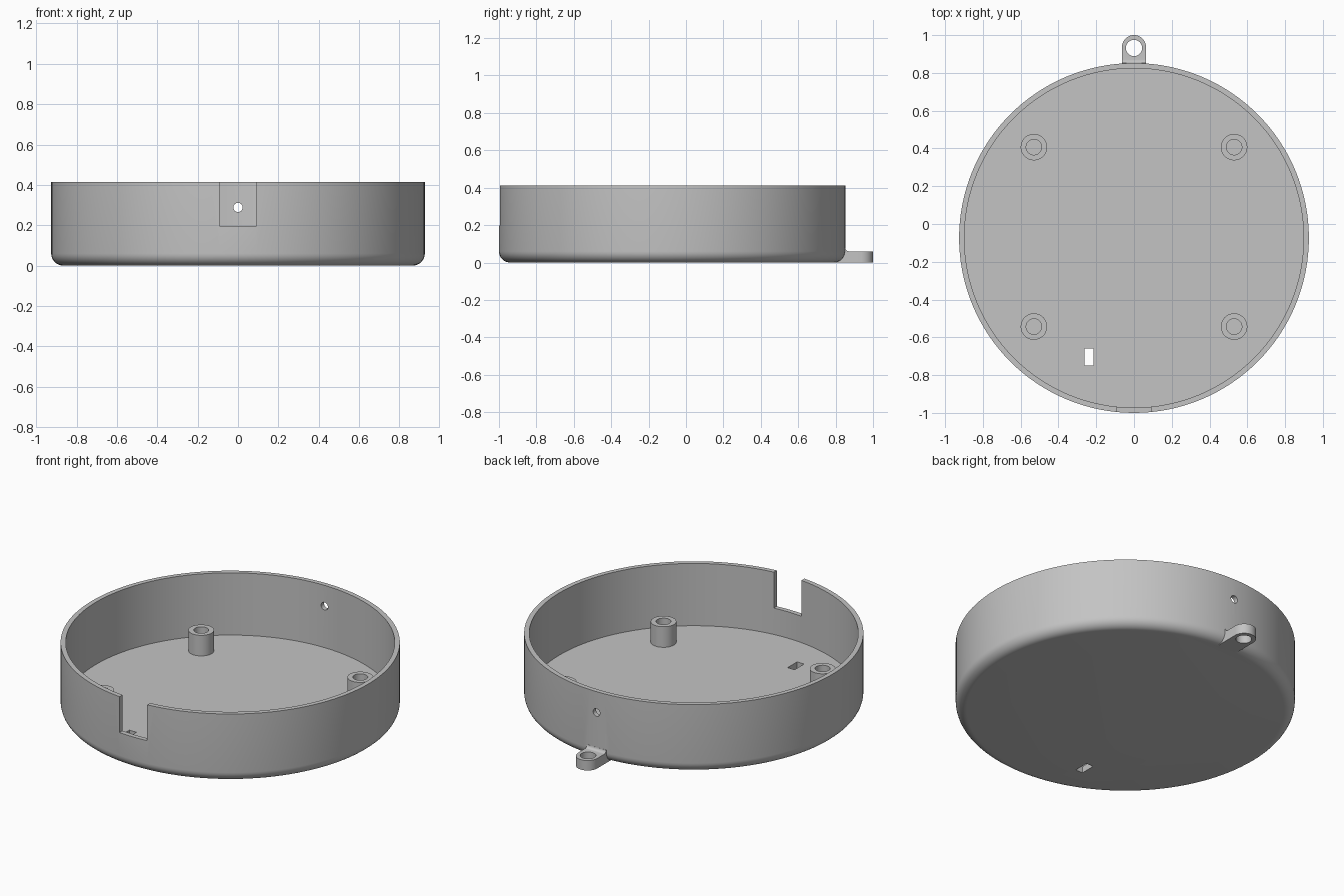
import bpy, bmesh
from math import pi, sin, cos

if "Cube" in bpy.data.objects:
    bpy.data.objects.remove(bpy.data.objects["Cube"])

CENTRE_Y, RADIUS, HEIGHT = -0.074, 0.926, 0.413
WALL, FLOOR = 0.028, 0.038

grey = bpy.data.materials.new("plain_grey")
grey.use_nodes = True
colour = (0.55, 0.55, 0.55, 1)
grey.diffuse_color = colour
grey.node_tree.nodes["Principled BSDF"].inputs["Base Color"].default_value = colour


def cylinder(name, radius, x, y, low, high, sides=48):
    bpy.ops.mesh.primitive_cylinder_add(vertices=sides, radius=radius, depth=high - low,
                                        location=(x, y, (low + high) / 2))
    obj = bpy.context.object
    obj.name = name
    obj.data.materials.append(grey)
    return obj


def prism(name, outline, push):
    """Solid made by pushing a flat outline along a vector."""
    mesh = bpy.data.meshes.new(name)
    bm = bmesh.new()
    face = bm.faces.new([bm.verts.new(p) for p in outline])
    out = bmesh.ops.extrude_face_region(bm, geom=[face])["geom"]
    bmesh.ops.translate(bm, vec=push, verts=[v for v in out if isinstance(v, bmesh.types.BMVert)])
    bmesh.ops.recalc_face_normals(bm, faces=bm.faces)
    bm.to_mesh(mesh)
    bm.free()
    obj = bpy.data.objects.new(name, mesh)
    bpy.context.collection.objects.link(obj)
    mesh.materials.append(grey)
    return obj


def box(name, x0, x1, y0, y1, z0, z1):
    return prism(name, [(x0, y0, z0), (x1, y0, z0), (x1, y1, z0), (x0, y1, z0)], (0, 0, z1 - z0))


def combine(target, tool, operation):
    bpy.context.view_layer.objects.active = target
    mod = target.modifiers.new("combine", "BOOLEAN")
    mod.operation, mod.solver, mod.object = operation, "EXACT", tool
    bpy.ops.object.modifier_apply(modifier=mod.name)
    bpy.data.objects.remove(tool)


def smooth(obj):
    bpy.ops.object.select_all(action="DESELECT")
    obj.select_set(True)
    bpy.context.view_layer.objects.active = obj
    bpy.ops.object.shade_smooth_by_angle(angle=pi / 6)


# Round case with a rounded bottom edge
case = cylinder("round_case", RADIUS, 0, CENTRE_Y, 0, HEIGHT, 128)
bm = bmesh.new()
bm.from_mesh(case.data)
rim = [e for e in bm.edges if all(v.co.z < 0 for v in e.verts)]
bmesh.ops.bevel(bm, geom=rim, offset=0.06, segments=8, profile=0.5, affect="EDGES")
bm.to_mesh(case.data)
bm.free()

# Hanging tab at the back, with a small fillet against the wall
TAB_R, TAB_Y, TAB_TOP = 0.064, 0.936, 0.06
arc = [(TAB_R * cos(pi * i / 24), TAB_Y + TAB_R * sin(pi * i / 24), 0) for i in range(25)]
tab = prism("tab", [(-TAB_R, 0.78, 0), (TAB_R, 0.78, 0)] + arc, (0, 0, TAB_TOP))
combine(case, tab, "UNION")
F = 0.018
curve = [(-TAB_R, 0.87 - F * sin(pi / 2 * i / 6), TAB_TOP + F - F * cos(pi / 2 * i / 6))
         for i in range(7)]
fillet = prism("fillet", [(-TAB_R, 0.835, 0.045), (-TAB_R, 0.87, 0.045)] + curve
               + [(-TAB_R, 0.835, TAB_TOP + F)], (2 * TAB_R, 0, 0))
combine(case, fillet, "UNION")
combine(case, cylinder("tab_hole", 0.043, 0, 0.932, -0.1, 0.2), "DIFFERENCE")

# Hollow inside, front notch, floor slot and back wall hole
combine(case, cylinder("hollow", RADIUS - WALL, 0, CENTRE_Y, FLOOR, 1, 128), "DIFFERENCE")
combine(case, box("notch", -0.092, 0.092, -1.2, -0.8, 0.197, 1), "DIFFERENCE")
combine(case, box("slot", -0.262, -0.215, -0.75, -0.66, -0.1, 0.1), "DIFFERENCE")
ring = [(0.023 * cos(pi * i / 12), 0.7, 0.288 + 0.023 * sin(pi * i / 12)) for i in range(24)]
combine(case, prism("wall_hole", ring, (0, 0.3, 0)), "DIFFERENCE")
smooth(case)

# Four hollow screw posts
for side, x in (("left", 0.53), ("right", -0.53)):
    for end, y in (("back", 0.407), ("front", -0.543)):
        post = cylinder(f"{end}_{side}_screw_post", 0.07, x, y, FLOOR - 0.01, 0.162)
        combine(post, cylinder("drill", 0.041, x, y, FLOOR, 0.3), "DIFFERENCE")
        smooth(post)
